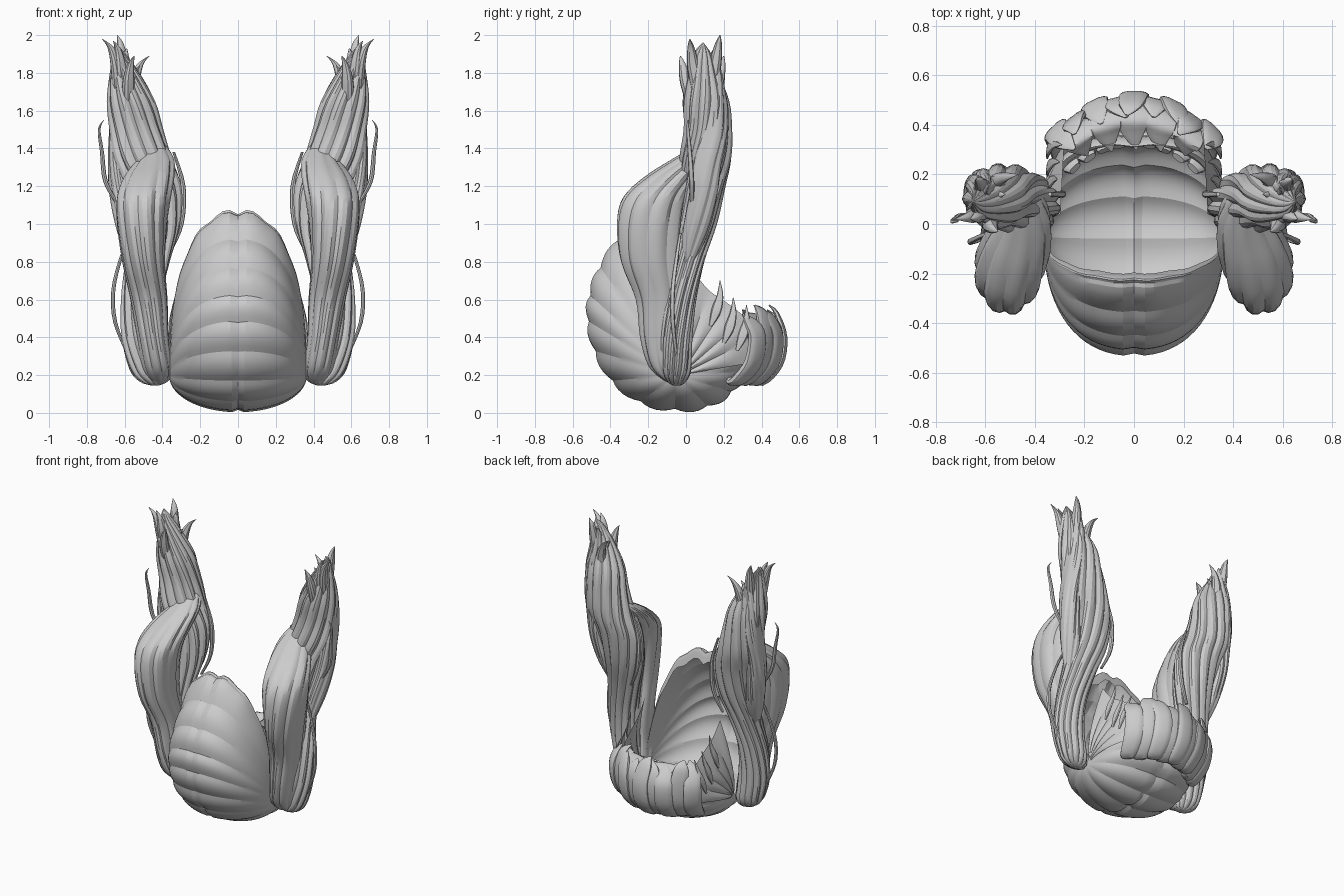
import bpy, bmesh, math
from mathutils import Vector

cube = bpy.data.objects.get("Cube")
if cube:
    bpy.data.objects.remove(cube)

grey = bpy.data.materials.new("light_grey")
grey.use_nodes = True
grey.diffuse_color = (0.6, 0.6, 0.6, 1)
grey.node_tree.nodes["Principled BSDF"].inputs["Base Color"].default_value = (0.6, 0.6, 0.6, 1)


def finish(name, bm, angle=35):
    bmesh.ops.remove_doubles(bm, verts=bm.verts, dist=0.0003)
    bmesh.ops.recalc_face_normals(bm, faces=bm.faces)
    mesh = bpy.data.meshes.new(name)
    bm.to_mesh(mesh)
    bm.free()
    mesh.materials.append(grey)
    obj = bpy.data.objects.new(name, mesh)
    bpy.context.collection.objects.link(obj)
    bpy.ops.object.select_all(action='DESELECT')
    bpy.context.view_layer.objects.active = obj
    obj.select_set(True)
    bpy.ops.object.shade_smooth_by_angle(angle=math.radians(angle))


def spline(points, steps):
    """Smooth curve through tuples of any length."""
    out = []
    n = len(points)
    for i in range(n - 1):
        a, b, c, d = (points[min(max(k, 0), n - 1)] for k in (i - 1, i, i + 1, i + 2))
        for k in range(steps):
            t = k / steps
            out.append([q + t / 2 * (r - p + t * (2 * p - 5 * q + 4 * r - s + t * (3 * (q - r) + s - p)))
                        for p, q, r, s in zip(a, b, c, d)])
    return out + [list(points[-1])]


def loft(bm, rows, closed):
    verts = [[bm.verts.new(p) for p in row] for row in rows]
    for r0, r1 in zip(verts, verts[1:]):
        n = len(r0)
        for j in range(n if closed else n - 1):
            k = (j + 1) % n
            bm.faces.new((r0[j], r0[k], r1[k], r1[j]))
    if closed:
        bm.faces.new(verts[0])
        bm.faces.new(verts[-1])


def lock(bm, points, mirror=1, wide=None, ridges=3, depth=0.12, twist=0.0, steps=4):
    """Ridged tapering lock; each point is x, y, z, half width, half thickness."""
    path = spline(points, steps)
    sides = ridges * 4
    rows = []
    for i, (x, y, z, a, b) in enumerate(path):
        u, v = Vector((1, 0, 0)), Vector((0, 1, 0))
        if wide:
            t = Vector(path[min(i + 1, len(path) - 1)][:3]) - Vector(path[max(i - 1, 0)][:3])
            v = t.cross(Vector(wide)).normalized()
            u = v.cross(t).normalized()
        row = []
        for j in range(sides):
            ang = math.tau * j / sides + twist * i / len(path)
            r = 1 - depth * (1, 0.25, 0, 0.25)[j % 4]
            p = Vector((x, y, z)) + u * (max(a, .002) * r * math.cos(ang)) + v * (max(b, .002) * r * math.sin(ang))
            row.append((p.x * mirror, p.y, p.z))
        rows.append(row)
    loft(bm, rows, True)


# Cap: strips fanning from both tail roots over a curved midline (y, z, squareness)
profile = [(-.2, 1.0, .9), (-.24, 1.065, .86), (-.36, .93, .86), (-.46, .78, .86), (-.515, .63, .87),
           (-.525, .49, .9), (-.49, .33, .95), (-.40, .17, 1), (-.25, .055, 1), (-.06, .01, 1),
           (.12, .03, .95), (.25, .11, .85), (.33, .22, .75), (.36, .36, .7), (.33, .5, .65)]
STEPS = 6
COLS = 36
ROOT_Y, ROOT_Z = -.05, .2
rows = []
for i, (y, z, square) in enumerate(spline(profile, STEPS)):
    f = (i % STEPS) / STEPS
    length = math.hypot(y - ROOT_Y, z - ROOT_Z)
    puff = 1 + (0.02 * math.sin(math.pi * f) - 0.011) / length
    row = []
    for j in range(COLS + 1):
        a = math.pi * j / COLS
        c, s = math.cos(a), math.sin(a)
        seam = 1 - .012 / length if j == COLS // 2 else 1
        # Uneven ends along the nape rim
        jag = 1 + (.0, .025, .03, .01, -.01)[abs(j - COLS // 2) % 5] * max(0, 1 - i / (2 * STEPS))
        reach = abs(s) ** square * puff * seam * jag
        x = math.copysign(abs(c) ** square, c) * 0.365
        row.append((x, ROOT_Y + (y - ROOT_Y) * reach, ROOT_Z + (z - ROOT_Z) * reach))
    rows.append(row)
bm = bmesh.new()
loft(bm, rows, False)
finish("hair_cap", bm, 20)

# Fringe: curled locks wrapped around the back edge
bm = bmesh.new()
COUNT = 9
for k in range(COUNT):
    x = -.28 + .56 * k / (COUNT - 1)
    back = 1.75 * x * x
    tall = (.0, .025, -.02)[k % 3]
    out = (.01, -.008)[k % 2]
    lean = (.02, -.015, .005)[k % 3]
    lock(bm, [(x * .85, .32 - back * .7, .2, .03, .015), (x * .97, .39 - back + out, .165, .055, .025),
              (x * 1.08, .48 - back + out, .26, .066, .028), (x * 1.12, .505 - back + out, .4, .064, .024),
              (x * 1.1 + lean, .48 - back, .5 + tall, .052, .014),
              (x + 2 * lean, .44 - back, .545 + tall, .008, .003)], 1, (1, -3.5 * x, 0), 4)
# Broad upper layer curling back over the opening
for k in range(5):
    x = -.22 + .11 * k
    back = 1.7 * x * x
    lock(bm, [(x, .475 - back, .36, .05, .01), (x * 1.05, .475 - back, .47, .068, .01),
              (x, .42 - back, .52, .068, .009), (x * .95, .37 - back * .7, .5, .05, .008),
              (x * .9 + .01, .3 - back * .3, .47, .004, .002)], 1, (1, -3 * x, 0), 3)
finish("fringe", bm)

# Side panels: strips fanning from the tail roots to a sloping rim
rim = [(.04, .75), (.12, .65), (.22, .58), (.31, .5), (.33, .38), (.32, .26)]
for m, side in ((1, "left"), (-1, "right")):
    rows = []
    for i, (y, z) in enumerate(spline(rim, 6)):
        puff = .012 * math.sin(math.pi * (i % 6) / 6)
        row = []
        for j in range(11):
            t = j / 10
            x = .355 - .055 * t * t * (1 + y) + (.02 + puff) * math.sin(math.pi * t ** .8)
            row.append((x * m, ROOT_Y + .02 + (y - ROOT_Y - .02) * t, ROOT_Z + (z - ROOT_Z) * t))
        rows.append(row)
    bm = bmesh.new()
    loft(bm, rows, False)
    finish(side + "_side_panel", bm, 20)
    # Pointed wisps above the rim
    bm = bmesh.new()
    for x, y, z in ((.31, .18, .7), (.3, .25, .61), (.29, .32, .57)):
        lock(bm, [(.35, y - .05, z - .24, .01, .005), (.345, y - .02, z - .16, .03, .008),
                  (.325, y, z - .08, .02, .006), (x, y, z, .002, .002)], m, (0, 1, -.4), 2)
    finish(side + "_wisps", bm)

# Twin tails
front = [(.41, -.06, .155, .02, .02), (.42, -.07, .18, .06, .06), (.43, -.1, .25, .08, .1),
         (.45, -.12, .4, .085, .125), (.47, -.13, .6, .10, .14), (.50, -.18, .8, .115, .17),
         (.51, -.19, 1.0, .135, .18), (.50, -.165, 1.14, .145, .17), (.47, -.08, 1.25, .135, .14),
         (.435, .02, 1.34, .1, .1), (.43, .1, 1.41, .055, .06), (.44, .13, 1.46, .01, .01)]
rear = [(.44, -.05, .145, .02, .02), (.45, -.05, .165, .07, .05), (.475, -.05, .23, .1, .08),
        (.51, -.05, .4, .11, .085), (.51, -.03, .6, .11, .085), (.48, .01, .8, .12, .09),
        (.45, .055, 1.0, .145, .11), (.46, .085, 1.2, .165, .125), (.51, .105, 1.35, .16, .14),
        (.54, .115, 1.5, .145, .13), (.565, .105, 1.65, .13, .125), (.6, .09, 1.8, .08, .085),
        (.63, .085, 1.9, .035, .05), (.65, .09, 1.96, .003, .003)]
outer = [(.55, .0, .75, .02, .02), (.58, .05, .95, .06, .07), (.62, .09, 1.15, .06, .08),
         (.635, .11, 1.32, .055, .08), (.63, .14, 1.5, .055, .08), (.61, .14, 1.7, .06, .07),
         (.6, .14, 1.85, .03, .04), (.59, .15, 1.93, .003, .003)]
tips = [(.64, .18, 2.0), (.72, .02, 1.98), (.47, .2, 1.89), (.55, -.03, 1.89), (.66, .02, 1.97), (.52, .12, 1.84)]
for m, side in ((1, "left"), (-1, "right")):
    bm = bmesh.new()
    lock(bm, front, m, None, 9, .1, 1.2)
    lock(bm, rear, m, None, 11, .14, 2.6)
    lock(bm, outer, m, None, 6, .14, 1.8)
    finish(side + "_tail", bm, 25)
    # Flicked tips
    bm = bmesh.new()
    for x, y, z in tips:
        lock(bm, [(.59 + (x - .6) * .3, .1 + (y - .09) * .2, z - .36, .04, .04),
                  (.6 + (x - .6) * .35, .09 + (y - .09) * .7, z - .16, .035, .035),
                  (.6 + (x - .6) * .6, .09 + (y - .09) * .9, z - .05, .02, .02), (x, y, z, .002, .002)],
             m, None, 3)
    finish(side + "_tail_tips", bm)
    # Loose thin strands
    bm = bmesh.new()
    lock(bm, [(.58, -.05, .3, .008, .008), (.65, -.07, .48, .012, .012), (.66, -.07, .65, .012, .012),
              (.62, -.05, .82, .01, .01), (.57, -.03, .95, .006, .006)], m, None, 2)
    lock(bm, [(.62, .03, 1.08, .01, .01), (.7, .03, 1.22, .014, .014), (.72, .02, 1.38, .012, .012),
              (.735, .01, 1.5, .008, .008), (.71, .01, 1.55, .002, .002)], m, None, 2)
    lock(bm, [(.36, .1, .85, .01, .01), (.3, .12, 1.0, .014, .014), (.29, .12, 1.2, .014, .014),
              (.34, .12, 1.38, .008, .008)], m, None, 2)
    finish(side + "_strands", bm)
